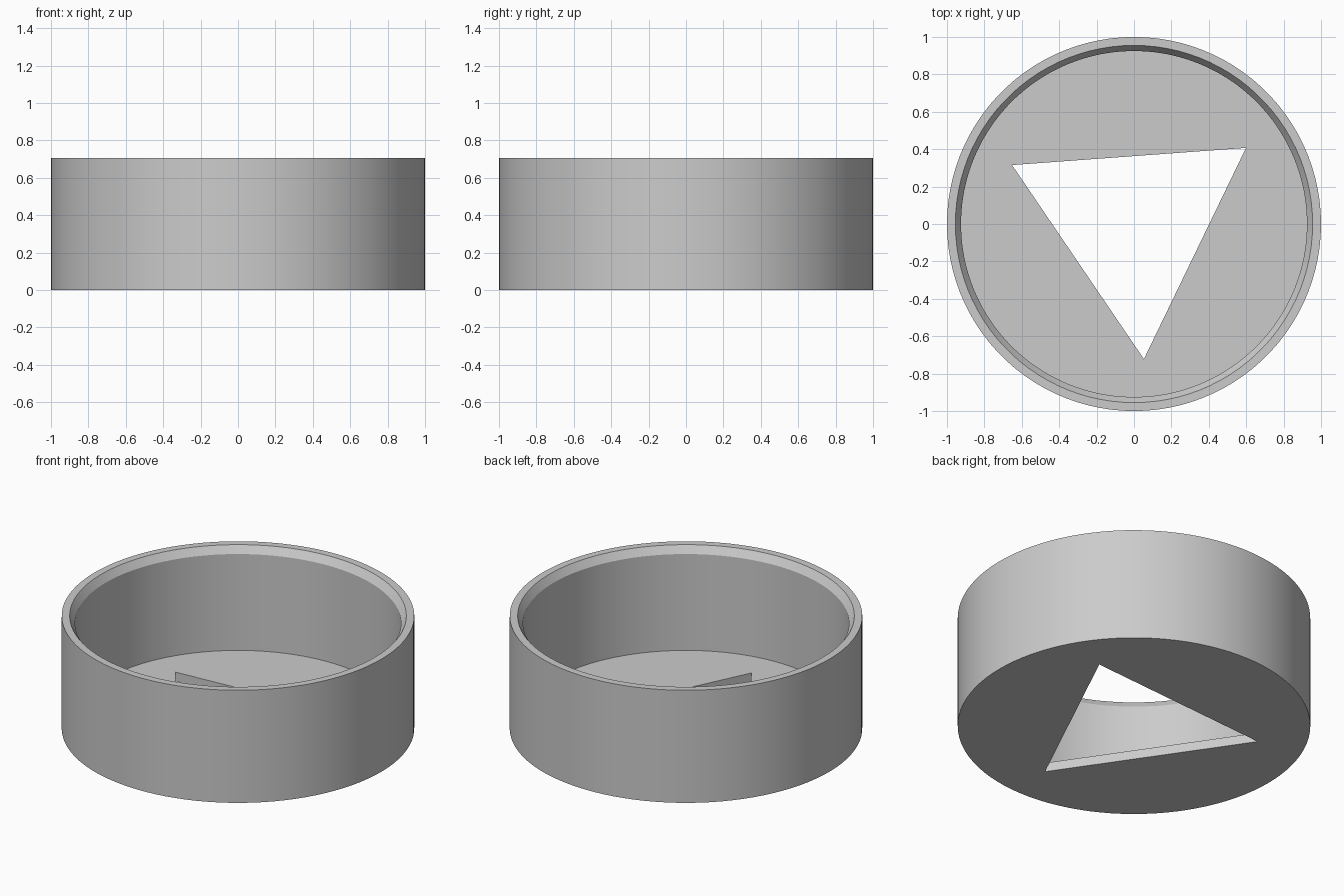
import bpy, bmesh, math

if "Cube" in bpy.data.objects:
    bpy.data.objects.remove(bpy.data.objects["Cube"])

SEGMENTS = 100
HEIGHT = 0.705
FLOOR = 0.057

grey = bpy.data.materials.new("plain grey")
grey.diffuse_color = (0.6, 0.6, 0.6, 1)
grey.use_nodes = True
grey.node_tree.nodes["Principled BSDF"].inputs["Base Color"].default_value = grey.diffuse_color


def add_loft(name, rings, count, turn=0.0):
    """Closed solid from stacked (radius, z) rings, capped at both ends."""
    bm = bmesh.new()
    loops = []
    for radius, z in rings:
        loops.append([bm.verts.new((radius * math.cos(turn + math.tau * i / count),
                                    radius * math.sin(turn + math.tau * i / count), z))
                      for i in range(count)])
    for a, b in zip(loops, loops[1:]):
        for i in range(count):
            j = (i + 1) % count
            bm.faces.new((a[i], a[j], b[j], b[i]))
    bm.faces.new(loops[0][::-1])
    bm.faces.new(loops[-1])
    bmesh.ops.recalc_face_normals(bm, faces=bm.faces)
    mesh = bpy.data.meshes.new(name)
    bm.to_mesh(mesh)
    bm.free()
    mesh.materials.append(grey)
    obj = bpy.data.objects.new(name, mesh)
    bpy.context.collection.objects.link(obj)
    return obj


# Round cup: outer wall, flat rim, chamfered lip, inner wall, floor
cup = add_loft("round_cup", [(1.0, 0), (1.0, HEIGHT), (0.955, HEIGHT),
                             (0.925, HEIGHT - 0.045), (0.925, FLOOR)], SEGMENTS)

# Triangular opening through the floor
cutter = add_loft("triangle_cutter", [(0.724, -0.2), (0.724, 0.3)], 3, math.radians(34.2))
cutter.hide_render = True

cut = cup.modifiers.new("triangle opening", 'BOOLEAN')
cut.operation = 'DIFFERENCE'
cut.solver = 'EXACT'
cut.object = cutter

bpy.ops.object.select_all(action='DESELECT')
cup.select_set(True)
bpy.context.view_layer.objects.active = cup
bpy.ops.object.modifier_apply(modifier=cut.name)
bpy.data.objects.remove(cutter, do_unlink=True)
bpy.ops.object.shade_smooth_by_angle(angle=math.radians(25))
